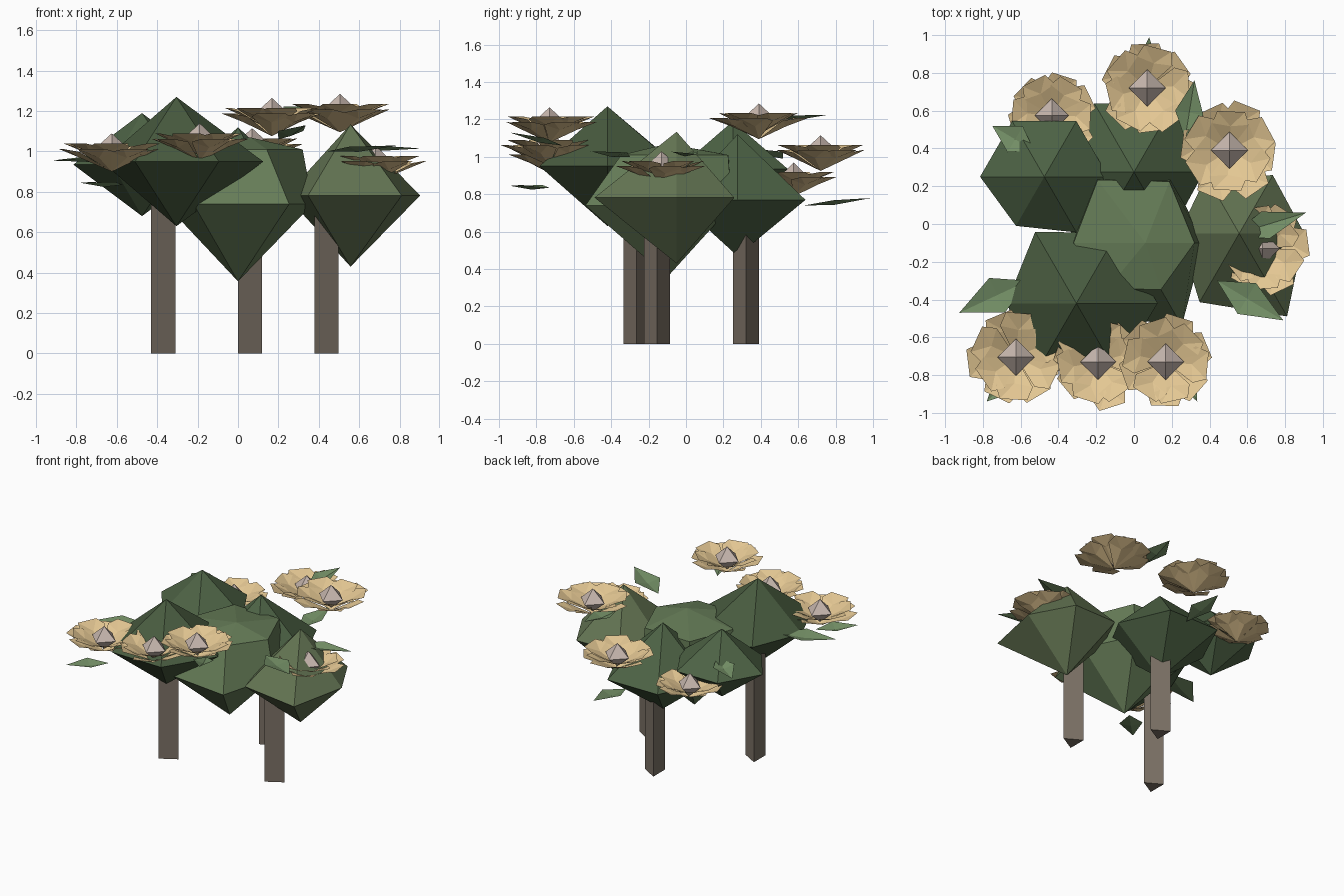
import bpy, random
from math import sin, cos, pi, hypot

if "Cube" in bpy.data.objects:
    bpy.data.objects.remove(bpy.data.objects["Cube"])

random.seed(4)


def material(name, rgb):
    m = bpy.data.materials.new(name)
    m.diffuse_color = (*rgb, 1)
    m.use_nodes = True
    m.node_tree.nodes["Principled BSDF"].inputs["Base Color"].default_value = m.diffuse_color
    return m


BARK = material("bark", (0.20, 0.165, 0.13))
PETAL = material("petal", (0.77, 0.57, 0.29))
HEART = material("flower_heart", (0.58, 0.48, 0.43))
LEAF = material("leaf", (0.17, 0.27, 0.13))
DARK = material("foliage_dark", (0.065, 0.105, 0.05))
MID = material("foliage_mid", (0.075, 0.125, 0.06))
OLIVE = material("foliage_olive", (0.125, 0.175, 0.085))
LIGHT = material("foliage_light", (0.13, 0.20, 0.095))


def build(name, verts, faces, mat):
    me = bpy.data.meshes.new(name)
    me.from_pydata(verts, [], faces)
    me.materials.append(mat)
    ob = bpy.data.objects.new(name, me)
    bpy.context.collection.objects.link(ob)
    return ob


def ring(x, y, z, radii):
    n = len(radii)
    return [(x + r * cos(2 * pi * i / n), y + r * sin(2 * pi * i / n), z)
            for i, r in enumerate(radii)]


def stack(name, bottom, rings, top, mat):
    """Closed solid: bottom tip, rings of equal count, top tip."""
    n = len(rings[0])
    verts = [bottom] + [v for r in rings for v in r] + [top]
    faces = [(0, 1 + (i + 1) % n, 1 + i) for i in range(n)]
    for k in range(len(rings) - 1):
        a, b = 1 + k * n, 1 + (k + 1) * n
        faces += [(a + i, a + (i + 1) % n, b + (i + 1) % n, b + i) for i in range(n)]
    last, tip = 1 + (len(rings) - 1) * n, len(verts) - 1
    faces += [(last + i, last + (i + 1) % n, tip) for i in range(n)]
    return build(name, verts, faces, mat)


# Three-sided trunks
for i, (x, y, top) in enumerate([(-0.39, -0.265, 0.82), (0.04, 0.32, 0.7), (0.418, -0.155, 0.68)]):
    stack(f"trunk_{i + 1}", (x, y, 0), [ring(x, y, 0, [0.08] * 3), ring(x, y, top, [0.08] * 3)],
          (x, y, top), BARK)

# Six-sided foliage clumps with uneven rims
clumps = [
    ("foliage_front_left", -0.305, -0.42, 0.95, 0.32, [0.43, 0.43, 0.437, 0.37, 0.41, 0.42], DARK),
    ("foliage_right", 0.557, -0.05, 0.782, 0.352, [0.345, 0.356, 0.35, 0.32, 0.42, 0.507], OLIVE),
    ("foliage_back_left", -0.475, 0.25, 0.935, 0.255, [0.34, 0.34, 0.34, 0.34, 0.30, 0.34], MID),
    ("foliage_back", 0.0, 0.275, 0.77, 0.30, [0.37, 0.42, 0.42, 0.38, 0.38, 0.38], MID),
]
for name, x, y, z, h, radii, mat in clumps:
    top = 1.12 if name == "foliage_back" else z + h
    stack(name, (x, y, z - h), [ring(x, y, z, radii)], (x, y, top), mat)

# Central clump with a broad flattened crown
stack("foliage_centre", (0, -0.1, 0.357),
      [ring(0, -0.1, 0.74, [0.37, 0.40, 0.40, 0.36, 0.44, 0.506]),
       ring(0, -0.1, 1.01, [0.32, 0.375, 0.385, 0.32, 0.28, 0.285])],
      (0.06, -0.1, 1.07), LIGHT)


# Flowers: two layers of folded, square-ended petals around a pointed heart
def flower(idx, x, y, z, size):
    verts, faces = [], []
    for layer, (count, reach, lift) in enumerate([(6, 0.25, -0.012), (6, 0.225, 0.015)]):
        for k in range(count):
            a = 2 * pi * (k + 0.5 * layer) / count + idx * 0.7 + random.uniform(-0.15, 0.15)
            r = reach * random.uniform(0.93, 1.07) * size
            w = 0.10 * size
            s = len(verts)
            shape = [(0, 0, -0.10), (r * 0.68, -w, 0.0), (r, -w * 0.75, 0.015),
                     (r, w * 0.75, 0.015), (r * 0.68, w, 0.0), (r * 0.62, 0, -0.03)]
            for u, v, h in shape:
                verts.append((x + u * cos(a) - v * sin(a), y + u * sin(a) + v * cos(a),
                              z + h * size + lift))
            faces += [(s + 5, s + i, s + (i + 1) % 5) for i in range(5)]
    build(f"flower_petals_{idx + 1}", verts, faces, PETAL)
    stack(f"flower_heart_{idx + 1}", (x, y, z - 0.09), [ring(x, y, z - 0.01, [0.1 * size] * 4)],
          (x, y, z + 0.08), HEART)


for i, spec in enumerate([
        (-0.625, -0.705, 1.01, 0.98), (-0.19, -0.73, 1.06, 0.95), (0.168, -0.73, 1.185, 0.97),
        (0.505, 0.39, 1.205, 0.98), (0.07, 0.72, 1.035, 0.98), (-0.435, 0.575, 0.89, 0.9),
        (0.68, -0.13, 0.95, 0.92)]):
    flower(i, *spec)


# Folded leaves running from base to tip
def leaf(idx, base, tip, width):
    dx, dy, dz = (tip[i] - base[i] for i in range(3))
    n = hypot(dx, dy)
    px, py = -dy / n * width / 2, dx / n * width / 2
    mx, my, mz = (base[i] + 0.45 * (tip[i] - base[i]) for i in range(3))
    verts = [base, (mx + px, my + py, mz + 0.01), tip, (mx - px, my - py, mz + 0.01),
             (mx, my, mz - 0.015)]
    build(f"leaf_{idx + 1}", verts, [(4, i, (i + 1) % 4) for i in range(4)], LEAF)


for i, spec in enumerate([
        ((-0.56, -0.30, 0.97), (-0.925, -0.47, 0.955), 0.20),
        ((-0.57, -0.73, 0.835), (-0.78, -0.94, 0.845), 0.16),
        ((0.2, -0.66, 1.06), (0.335, -0.94, 1.13), 0.14),
        ((0.44, -0.30, 1.00), (0.79, -0.51, 1.03), 0.19),
        ((0.52, -0.06, 1.02), (0.91, 0.06, 1.015), 0.15),
        ((0.27, 0.45, 1.20), (0.32, 0.76, 1.225), 0.15),
        ((0.06, 0.63, 0.74), (0.08, 0.99, 0.78), 0.16),
        ((-0.53, 0.39, 1.04), (-0.75, 0.52, 0.99), 0.16)]):
    leaf(i, *spec)
